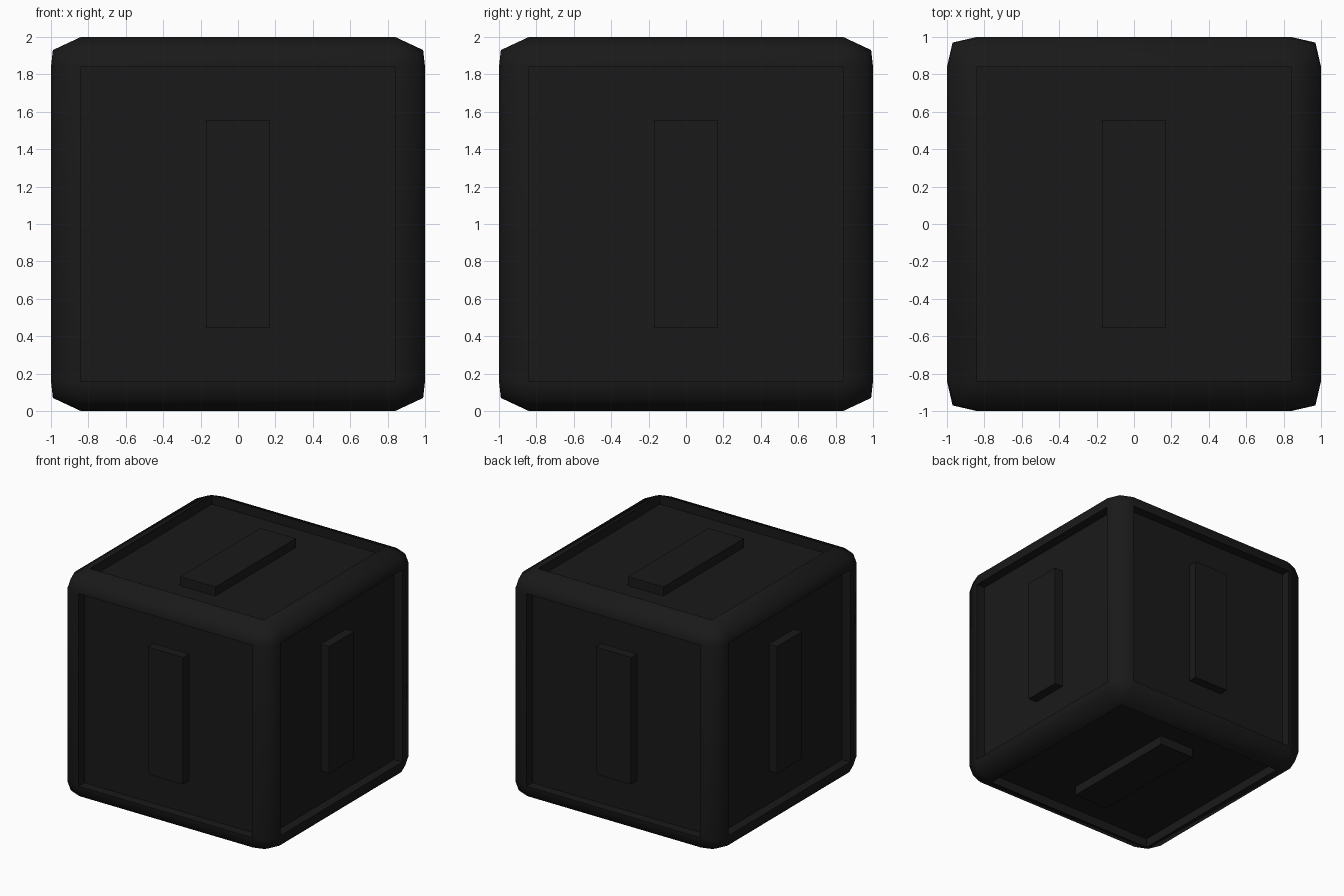
import bpy, bmesh
from itertools import product

if "Cube" in bpy.data.objects:
    bpy.data.objects.remove(bpy.data.objects["Cube"])

mat = bpy.data.materials.new("dark_grey")
mat.diffuse_color = (0.01, 0.01, 0.01, 1)
mat.use_nodes = True
mat.node_tree.nodes["Principled BSDF"].inputs["Base Color"].default_value = mat.diffuse_color

P = 0.84        # half size of the flat panels
DEPTH = 0.08    # panel recess

# Block: rounded cube from one corner's points, reflected to all eight corners
corner = [(P, P, 1), (P, 1, P), (1, P, P),                       # panel corners
          (P, 0.99, 0.93), (0.99, P, 0.93), (0.97, 0.97, P),     # rounded edges
          (0.95, 0.95, 0.925)]                                   # corner tip
bm = bmesh.new()
for sx, sy, sz in product((-1, 1), repeat=3):
    for x, y, z in corner:
        bm.verts.new((sx * x, sy * y, sz * z + 1))
bmesh.ops.convex_hull(bm, input=bm.verts[:])
bmesh.ops.dissolve_limit(bm, angle_limit=0.02, verts=bm.verts[:], edges=bm.edges[:])
bmesh.ops.recalc_face_normals(bm, faces=bm.faces[:])

# Recessed panels on all six sides
panels = [f for f in bm.faces if f.calc_area() > 2]
bmesh.ops.inset_individual(bm, faces=panels, thickness=0, depth=-DEPTH)

mesh = bpy.data.meshes.new("block")
bm.to_mesh(mesh)
bm.free()
block = bpy.data.objects.new("block", mesh)
bpy.context.collection.objects.link(block)
mesh.materials.append(mat)
bpy.context.view_layer.objects.active = block
block.select_set(True)
bpy.ops.object.shade_smooth_by_angle(angle=1.15)


# Raised bars, one in the middle of each panel
def bar(name, loc, size):
    bpy.ops.mesh.primitive_cube_add(size=1, location=loc)
    ob = bpy.context.object
    ob.name = name
    ob.scale = size
    ob.data.materials.append(mat)


W, L, H = 0.34, 1.11, 0.10
C = 1 - H / 2
for s, side in ((-1, ("front", "left", "bottom")), (1, ("back", "right", "top"))):
    bar(side[0] + "_bar", (0, s * C, 1), (W, H, L))
    bar(side[1] + "_bar", (s * C, 0, 1), (H, W, L))
    bar(side[2] + "_bar", (0, 0, 1 + s * C), (W, L, H))
